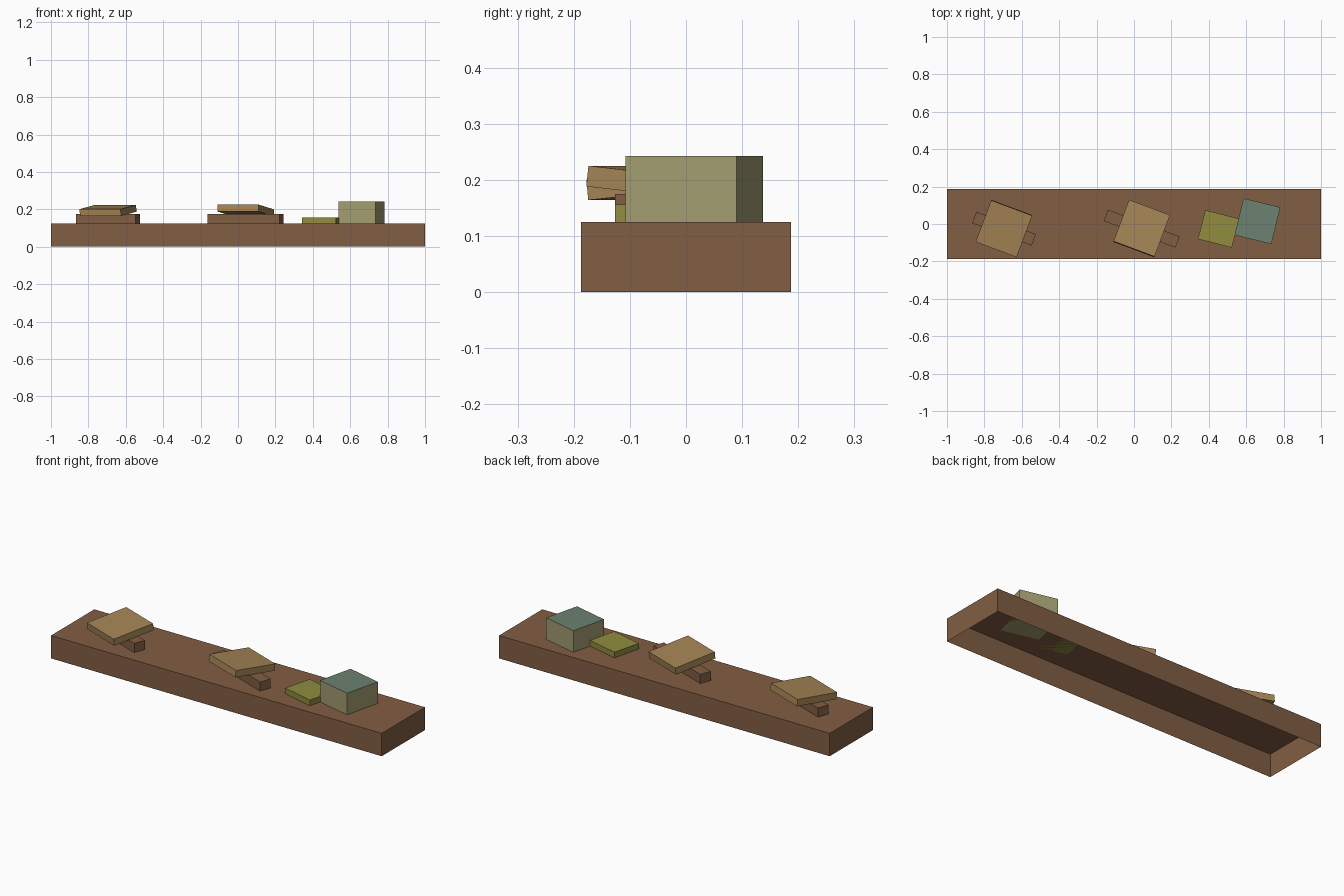
import bpy, bmesh
from math import radians
from mathutils import Matrix, Euler

if "Cube" in bpy.data.objects:
    bpy.data.objects.remove(bpy.data.objects["Cube"], do_unlink=True)


def linear(c):
    c /= 255
    return c / 12.92 if c <= 0.04045 else ((c + 0.055) / 1.055) ** 2.4


def material(name, *rgb):
    m = bpy.data.materials.new(name)
    m.use_nodes = True
    color = (*[linear(c) for c in rgb], 1)
    m.diffuse_color = color
    bsdf = m.node_tree.nodes["Principled BSDF"]
    bsdf.inputs["Base Color"].default_value = color
    return m


brown = material("brown wood", 130, 94, 67)
tan = material("tan wood", 164, 132, 85)
olive = material("olive", 144, 140, 64)
khaki = material("khaki", 163, 157, 113)
sage = material("sage green", 108, 130, 112)


def box(name, size, center, mats, turn=0, tilt=0, open_bottom=False):
    """Box turned about z and tilted about its own x; a second material goes on top."""
    bm = bmesh.new()
    bmesh.ops.create_cube(bm, size=1, matrix=Matrix.Diagonal((*size, 1)))
    bm.normal_update()
    for f in list(bm.faces):
        if f.normal.z > 0.5:
            f.material_index = len(mats) - 1
        elif f.normal.z < -0.5 and open_bottom:
            bm.faces.remove(f)
    mesh = bpy.data.meshes.new(name)
    bm.to_mesh(mesh)
    bm.free()
    for m in mats:
        mesh.materials.append(m)
    ob = bpy.data.objects.new(name, mesh)
    ob.location = center
    ob.rotation_euler = Euler((radians(tilt), 0, radians(turn)))
    bpy.context.collection.objects.link(ob)
    return ob


BASE_TOP = 0.125

# Hollow shelf board, open underneath
box("shelf_board", (2, 0.374, BASE_TOP), (0, 0, BASE_TOP / 2), [brown], open_bottom=True)

# Two tilted slabs, each resting on a stick
for side, x, length, tilt in (("right", -0.695, 0.34, 5.5), ("middle", 0.041, 0.41, -6.2)):
    box(side + "_stick", (length, 0.064, 0.05), (x, -0.025, BASE_TOP + 0.025), [brown], -20.5)
    box(side + "_slab", (0.234, 0.238, 0.037), (x, -0.024, 0.194), [tan], -20.5, tilt)

# Flat block and tall block, side by side
box("flat_block", (0.187, 0.16, 0.031), (0.452, -0.026, BASE_TOP + 0.0155), [olive], -14.3)
box("tall_block", (0.203, 0.203, 0.118), (0.66, 0.015, BASE_TOP + 0.059), [khaki, sage], -13.6)
